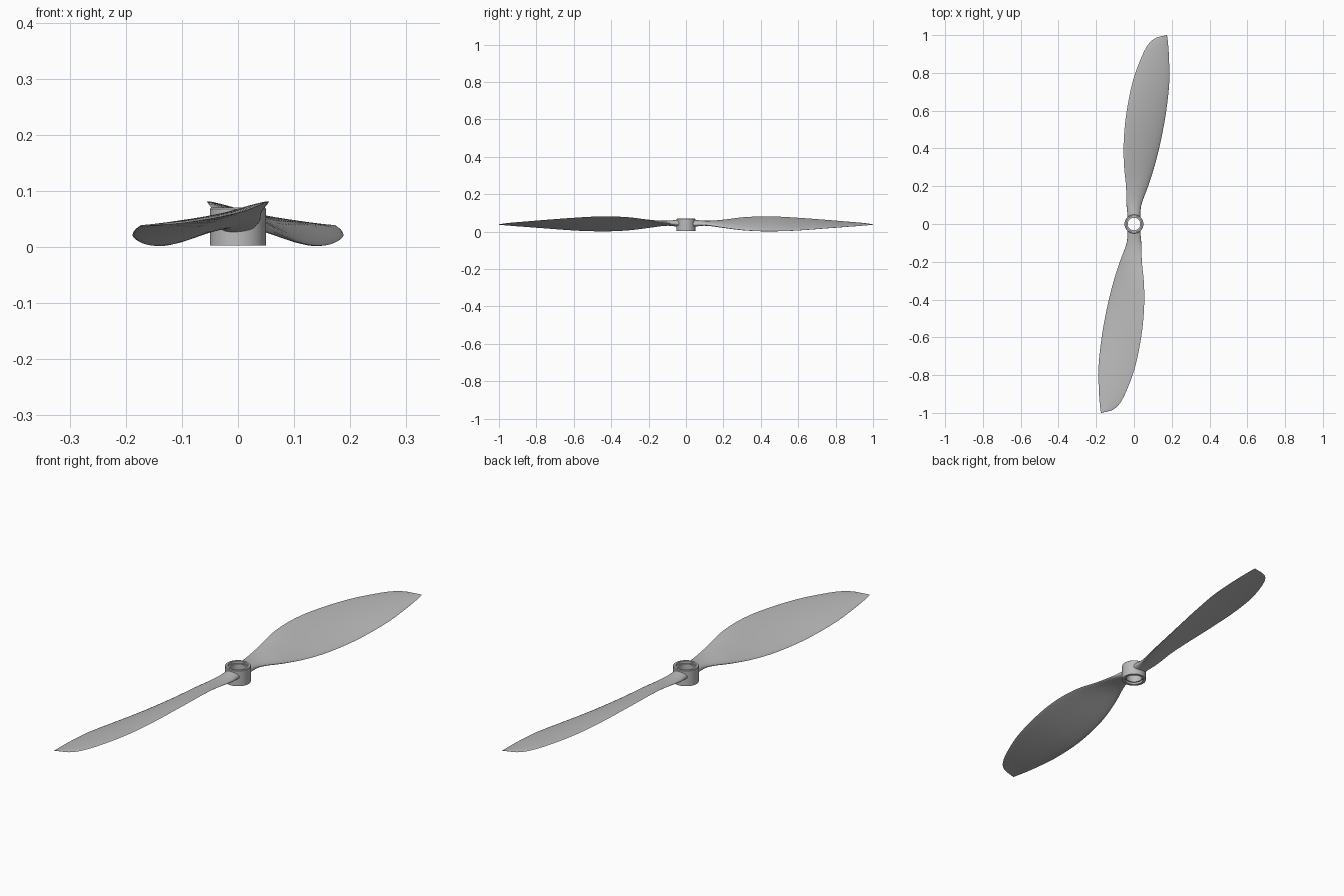
import bpy, bmesh, math
from mathutils import Vector

if "Cube" in bpy.data.objects:
    bpy.data.objects.remove(bpy.data.objects["Cube"], do_unlink=True)

grey = bpy.data.materials.new("light grey plastic")
grey.use_nodes = True
colour = (0.5, 0.5, 0.5, 1)
grey.diffuse_color = colour
grey.node_tree.nodes["Principled BSDF"].inputs["Base Color"].default_value = colour


def finish(name, bm, angle):
    """Turn a bmesh into a shaded, coloured object."""
    bmesh.ops.recalc_face_normals(bm, faces=bm.faces[:])
    mesh = bpy.data.meshes.new(name)
    bm.to_mesh(mesh)
    bm.free()
    mesh.materials.append(grey)
    obj = bpy.data.objects.new(name, mesh)
    bpy.context.collection.objects.link(obj)
    bpy.ops.object.select_all(action="DESELECT")
    obj.select_set(True)
    bpy.context.view_layer.objects.active = obj
    bpy.ops.object.shade_smooth_by_angle(angle=math.radians(angle))
    return obj


def bridge(bm, rings):
    """Join consecutive closed rings of vertices with quads."""
    for a, b in zip(rings, rings[1:]):
        for i in range(len(a)):
            j = (i + 1) % len(a)
            bm.faces.new((a[i], a[j], b[j], b[i]))


def catmull(p, q, r, s, f):
    """Non-uniform smooth interpolation between station rows q and r."""
    h = r[0] - q[0]
    out = []
    for a, b, c, d in zip(p, q, r, s):
        m1 = (c - a) / max(r[0] - p[0], h) * h
        m2 = (d - b) / max(s[0] - q[0], h) * h
        out.append((2*f**3 - 3*f*f + 1) * b + (f**3 - 2*f*f + f) * m1
                   + (3*f*f - 2*f**3) * c + (f**3 - f*f) * m2)
    return out


# Blade stations: span, trailing x, trailing z, leading x, leading z, thickness
STATIONS = [
    (.036, -.033, .043, .033, .041, .04),
    (.1, -.039, .047, .039, .038, .026),
    (.2, -.042, .062, .075, .022, .021),
    (.3, -.052, .076, .107, .009, .018),
    (.4, -.055, .081, .133, .003, .016),
    (.5, -.05, .08, .154, .003, .014),
    (.6, -.038, .074, .171, .007, .013),
    (.75, -.008, .063, .187, .018, .011),
    (.87, .034, .053, .186, .027, .009),
    (.95, .075, .046, .181, .033, .006),
    (.985, .115, .041, .177, .036, .004),
    (1, .172, .038, .175, .037, .002),
]
STEPS, CHORD = 5, 14


def section(row):
    """Aerofoil loop: rounded leading edge, thin trailing edge, domed top."""
    y, x0, z0, x1, z1, thick = row
    rootness = max(0, 1 - y / .2)
    points = []
    for i in range(2 * CHORD):
        a = math.pi * i / CHORD
        u = (1 - math.cos(a)) / 2
        half = math.sin(a) * thick / 2
        half *= rootness + (1 - rootness) * (.55 + .6 * u)
        camber = 4 * u * (1 - u) * thick * .3 * (1 - rootness)
        points.append(Vector((x0 + (x1 - x0) * u, y,
                              z0 + (z1 - z0) * u + half + camber)))
    return points


def make_blade(name, turn):
    bm = bmesh.new()
    rows, last = [], len(STATIONS) - 1
    for k in range(last):
        nb = [STATIONS[min(max(k + d, 0), last)] for d in (-1, 0, 1, 2)]
        rows += [catmull(*nb, s / STEPS) for s in range(STEPS)]
    rows.append(STATIONS[-1])
    rings = [[bm.verts.new((turn * p.x, turn * p.y, p.z)) for p in section(r)]
             for r in rows]
    bridge(bm, rings)
    bm.faces.new(rings[0])
    bm.faces.new(rings[-1])
    return finish(name, bm, 50)


make_blade("back_blade", 1)
make_blade("front_blade", -1)

# Hub: turned ring with a stepped bore
PROFILE = [(.05, .003), (.05, .068), (.048, .07), (.04, .07), (.04, .06),
           (.033, .06), (.033, .012), (.038, .012), (.038, .003)]
SIDES = 48
bm = bmesh.new()
rings = []
for r, z in PROFILE + PROFILE[:1]:
    if rings and (r, z) == PROFILE[0]:
        rings.append(rings[0])
        continue
    rings.append([bm.verts.new((r * math.cos(i * math.tau / SIDES),
                                r * math.sin(i * math.tau / SIDES), z))
                  for i in range(SIDES)])
bridge(bm, rings)
finish("hub", bm, 30)
